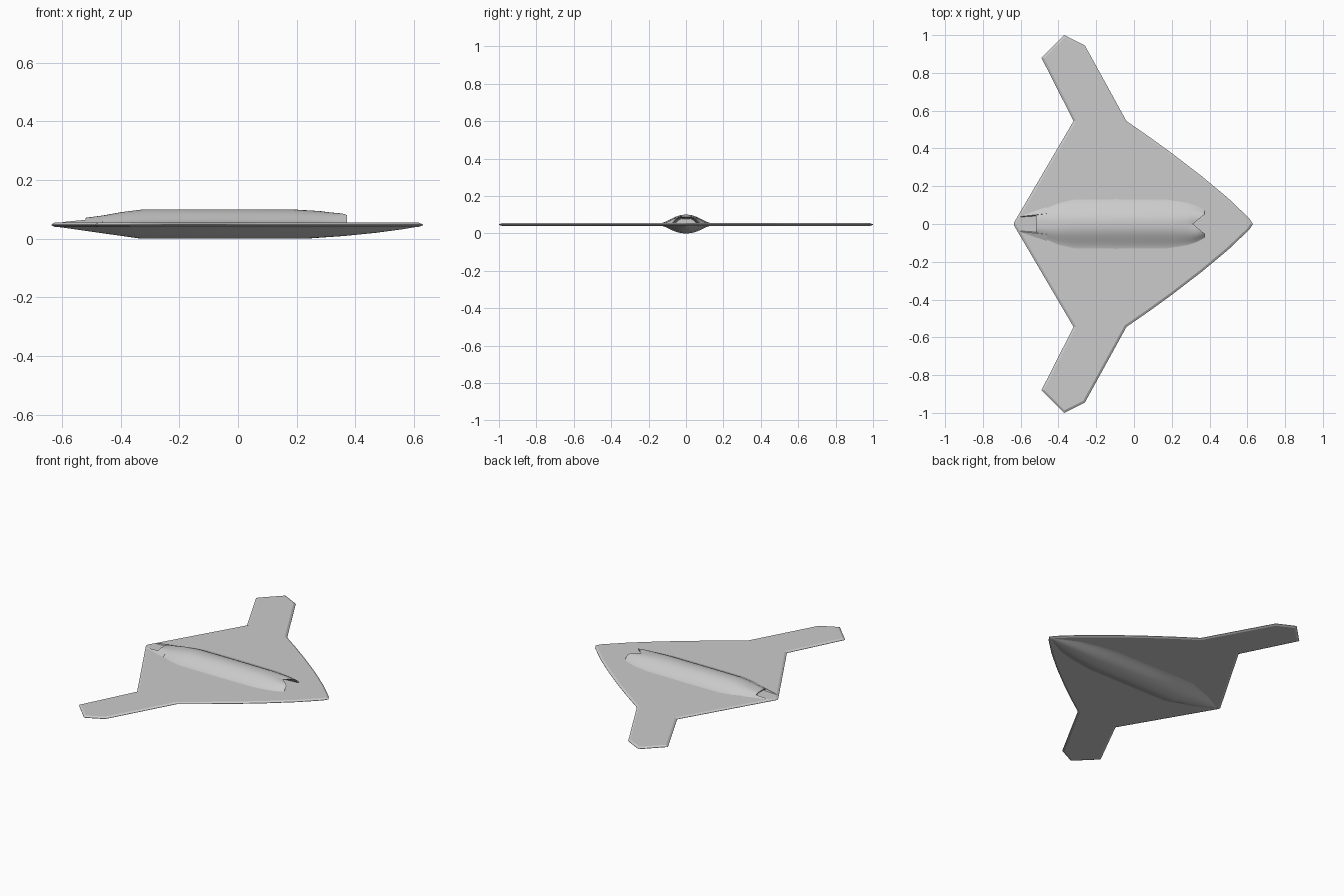
import bpy, bmesh, math

if "Cube" in bpy.data.objects:
    bpy.data.objects.remove(bpy.data.objects["Cube"])


def finish(name, bm, angle=30):
    bmesh.ops.recalc_face_normals(bm, faces=bm.faces)
    mesh = bpy.data.meshes.new(name)
    bm.to_mesh(mesh)
    bm.free()
    ob = bpy.data.objects.new(name, mesh)
    bpy.context.collection.objects.link(ob)
    bpy.ops.object.select_all(action='DESELECT')
    ob.select_set(True)
    bpy.context.view_layer.objects.active = ob
    bpy.ops.object.shade_smooth_by_angle(angle=math.radians(angle))
    return ob


def loft(name, base, stations, n=32, caps=()):
    """Skin of bell-shaped sections: x, half width, height, fullness, notch depth."""
    bm = bmesh.new()
    rings = []
    for x, w, h, k, notch in stations:
        ring = []
        for i in range(n + 1):
            t = 2 * i / n - 1
            y = w * t
            z = base + h * (0.5 + 0.5 * math.cos(math.pi * abs(t) ** k))
            ring.append(bm.verts.new((x - notch * (1 - min(1, abs(y) / 0.05)), y, z)))
        rings.append(ring)
    for a, b in zip(rings, rings[1:]):
        for i in range(n):
            bm.faces.new((a[i], a[i + 1], b[i + 1], b[i]))
    for c in caps:
        bm.faces.new(rings[c])
    return finish(name, bm, 35)


# Wing: half outline mirrored, with bevelled edges above and below
half = [(0.63, 0.0), (0.61, 0.03), (0.5, 0.135), (0.36, 0.252), (0.2, 0.375), (0.08, 0.462),
        (-0.04, 0.545), (-0.26, 0.945), (-0.37, 1.0), (-0.49, 0.88), (-0.32, 0.545),
        (-0.622, 0.03), (-0.636, 0.006)]
outline = half + [(x, -y) for x, y in reversed(half[1:])]
bm = bmesh.new()
verts = [bm.verts.new((x, y, 0.048)) for x, y in outline]
top = bm.faces.new(verts)
lower = [bm.verts.new((x, y, 0.046)) for x, y in outline]
bottom = bm.faces.new(lower[::-1])
for i in range(len(verts)):
    j = (i + 1) % len(verts)
    bm.faces.new((verts[j], verts[i], lower[i], lower[j]))
bm.normal_update()
for f, d in ((top, 0.007), (bottom, 0.006)):
    flip = 1 if (f.normal.z > 0) == (f is top) else -1
    bmesh.ops.inset_region(bm, faces=[f], thickness=0.012, depth=d * flip, use_even_offset=True)
finish("wing", bm, 20)

# Upper body: runs from nozzle interior over the back to the notched intake interior
loft("upper_body", 0.053, [
    (-0.44, 0.045, 0.012, 2.5, 0), (-0.52, 0.055, 0.013, 2.5, 0),
    (-0.52, 0.07, 0.018, 2.0, 0), (-0.46, 0.095, 0.026, 1.6, 0),
    (-0.40, 0.125, 0.037, 1.3, 0), (-0.32, 0.145, 0.047, 1.15, 0),
    (-0.1, 0.148, 0.047, 1.15, 0), (0.18, 0.145, 0.047, 1.15, 0),
    (0.28, 0.125, 0.041, 1.4, 0), (0.33, 0.105, 0.037, 1.8, 0.03),
    (0.372, 0.08, 0.034, 2.5, 0.06), (0.368, 0.073, 0.030, 2.5, 0.06),
    (0.20, 0.06, 0.024, 2.5, 0)], caps=(0, -1))

# Belly: flat-bottomed keel fading to nose and tail
loft("belly", 0.043, [
    (-0.62, 0.01, -0.002, 1.2, 0), (-0.5, 0.085, -0.019, 1.2, 0),
    (-0.33, 0.15, -0.043, 1.2, 0), (-0.05, 0.15, -0.043, 1.2, 0),
    (0.23, 0.15, -0.043, 1.2, 0), (0.36, 0.13, -0.034, 1.2, 0),
    (0.47, 0.1, -0.023, 1.2, 0), (0.56, 0.05, -0.011, 1.2, 0),
    (0.62, 0.008, -0.001, 1.2, 0)])

# Cheeks either side of the exhaust trench
for side, s in (("left", 1), ("right", -1)):
    bm = bmesh.new()
    a = [bm.verts.new((x, s * y, z)) for x, y, z in
         ((-0.46, 0.095, 0.053), (-0.46, 0.055, 0.070), (-0.46, 0.045, 0.053))]
    b = [bm.verts.new((x, s * y, z)) for x, y, z in
         ((-0.60, 0.05, 0.052), (-0.60, 0.04, 0.0565), (-0.60, 0.035, 0.052))]
    for i in range(3):
        j = (i + 1) % 3
        bm.faces.new((a[i], a[j], b[j], b[i]))
    bm.faces.new(a)
    bm.faces.new(b)
    finish("exhaust_cheek_" + side, bm)
